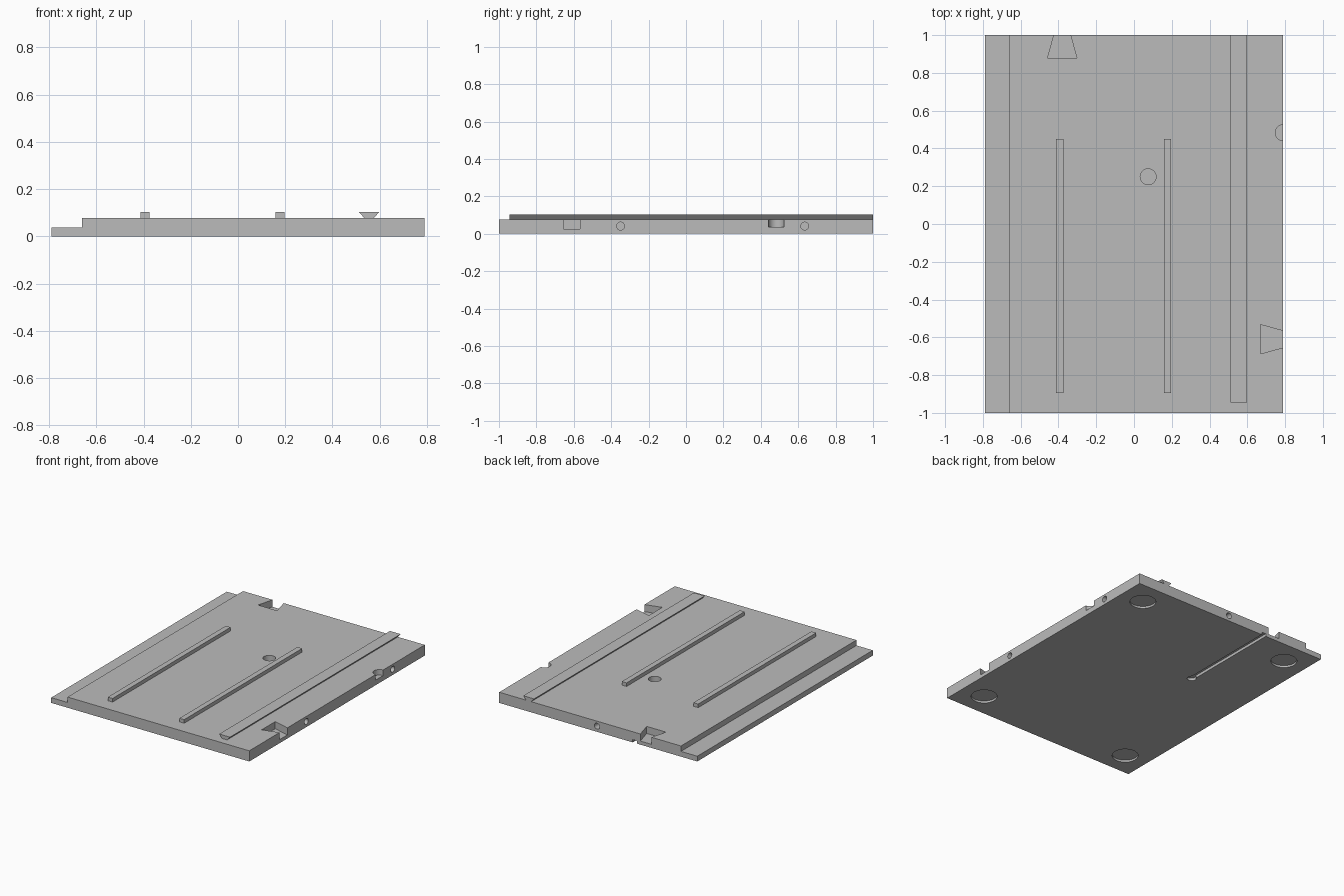
import bpy
import bmesh
import math
from mathutils import Matrix, Vector

cube = bpy.data.objects.get("Cube")
if cube:
    bpy.data.objects.remove(cube, do_unlink=True)

grey = bpy.data.materials.new("plain_grey")
grey.use_nodes = True
colour = (0.5, 0.5, 0.5, 1)
grey.diffuse_color = colour
grey.node_tree.nodes["Principled BSDF"].inputs["Base Color"].default_value = colour

HALF_X, HALF_Y, TOP, RIDGE = 0.79, 1.0, 0.077, 0.103
OVER = 0.02  # cutters reach this far past the plate


def prism(name, points, start, end, axis="z"):
    """Extrude a flat outline along y (outline in x, z) or z (outline in x, y)."""
    def place(p, d):
        return (p[0], d, p[1]) if axis == "y" else (p[0], p[1], d)
    bm = bmesh.new()
    low = [bm.verts.new(place(p, start)) for p in points]
    high = [bm.verts.new(place(p, end)) for p in points]
    bm.faces.new(low)
    bm.faces.new(high)
    for i in range(len(points)):
        j = (i + 1) % len(points)
        bm.faces.new((low[i], low[j], high[j], high[i]))
    bmesh.ops.recalc_face_normals(bm, faces=bm.faces)
    return finish(name, bm)


def finish(name, bm):
    mesh = bpy.data.meshes.new(name)
    bm.to_mesh(mesh)
    bm.free()
    mesh.materials.append(grey)
    obj = bpy.data.objects.new(name, mesh)
    bpy.context.collection.objects.link(obj)
    return obj


def rod(name, centre, radius, length, direction=(0, 0, 1)):
    turn = Vector((0, 0, 1)).rotation_difference(Vector(direction)).to_matrix().to_4x4()
    bm = bmesh.new()
    bmesh.ops.create_cone(bm, cap_ends=True, segments=48, radius1=radius,
                          radius2=radius, depth=length,
                          matrix=Matrix.Translation(centre) @ turn)
    return finish(name, bm)


def rect(x0, x1, y0, y1):
    return [(x0, y0), (x1, y0), (x1, y1), (x0, y1)]


# Base plate with a lower ledge along one side
plate = prism("base_plate", [(-HALF_X, 0), (HALF_X, 0), (HALF_X, TOP), (-0.66, TOP),
                             (-0.66, 0.038), (-HALF_X, 0.038)], -HALF_Y, HALF_Y, "y")

cutters = []


def cut(obj):
    obj.hide_render = True
    cutters.append(obj)


# Flared sockets on the side and the back, continued past the edge
def socket(depth_in, mouth, inner):
    """Outline as (distance outwards from the edge, sideways offset)."""
    return [(-depth_in, -inner), (0, -mouth), (OVER, -mouth), (OVER, mouth),
            (0, mouth), (-depth_in, inner)]


flare = socket(0.12, 0.044, 0.077)
cut(prism("side_socket", [(HALF_X + d, s - 0.61) for d, s in flare], 0.026, TOP + OVER))
cut(prism("back_socket", [(s - 0.38, HALF_Y + d) for d, s in flare], 0.026, TOP + OVER))

# Round blind holes in the top, one open at the edge
for x, y in ((0.075, 0.25), (HALF_X, 0.483)):
    cut(rod("top_hole", (x, y, 0.037 + 0.05), 0.042, 0.1))

# Pin holes in the side and back edges
for y in (-0.35, 0.635):
    cut(rod("side_pin_hole", (HALF_X, y, 0.041), 0.021, 0.2, (1, 0, 0)))
cut(rod("back_pin_hole", (0.01, HALF_Y, 0.041), 0.021, 0.2, (0, 1, 0)))

# Shallow foot recesses underneath
for sx in (-1, 1):
    for sy in (-1, 1):
        cut(rod("foot_recess", (0.615 * sx, 0.825 * sy, 0), 0.087, 0.03))

# Narrow groove underneath, round at its inner end and open at the back
cut(prism("under_groove", rect(-0.31, -0.275, 0.25, HALF_Y + OVER), -OVER, 0.02))
cut(rod("groove_end", (-0.2925, 0.25, 0), 0.03, 0.04))

bpy.context.view_layer.objects.active = plate
for tool in cutters:
    mod = plate.modifiers.new("cut", "BOOLEAN")
    mod.operation = "DIFFERENCE"
    mod.solver = "EXACT"
    mod.object = tool
    bpy.ops.object.modifier_apply(modifier=mod.name)
for tool in cutters:
    bpy.data.objects.remove(tool, do_unlink=True)

# Two straight rails on the top
for name, x in (("right_rail", -0.393), ("left_rail", 0.178)):
    prism(name, rect(x - 0.019, x + 0.019, -0.895, 0.45), TOP, RIDGE)

# Flared slide rail, wider at its top
prism("slide_rail", [(0.535, TOP), (0.575, TOP), (0.598, RIDGE), (0.512, RIDGE)],
      -0.945, HALF_Y, "y")

# Smooth the round walls and keep the edges sharp
bpy.ops.object.select_all(action="DESELECT")
plate.select_set(True)
bpy.context.view_layer.objects.active = plate
bpy.ops.object.shade_smooth_by_angle(angle=math.radians(30))
